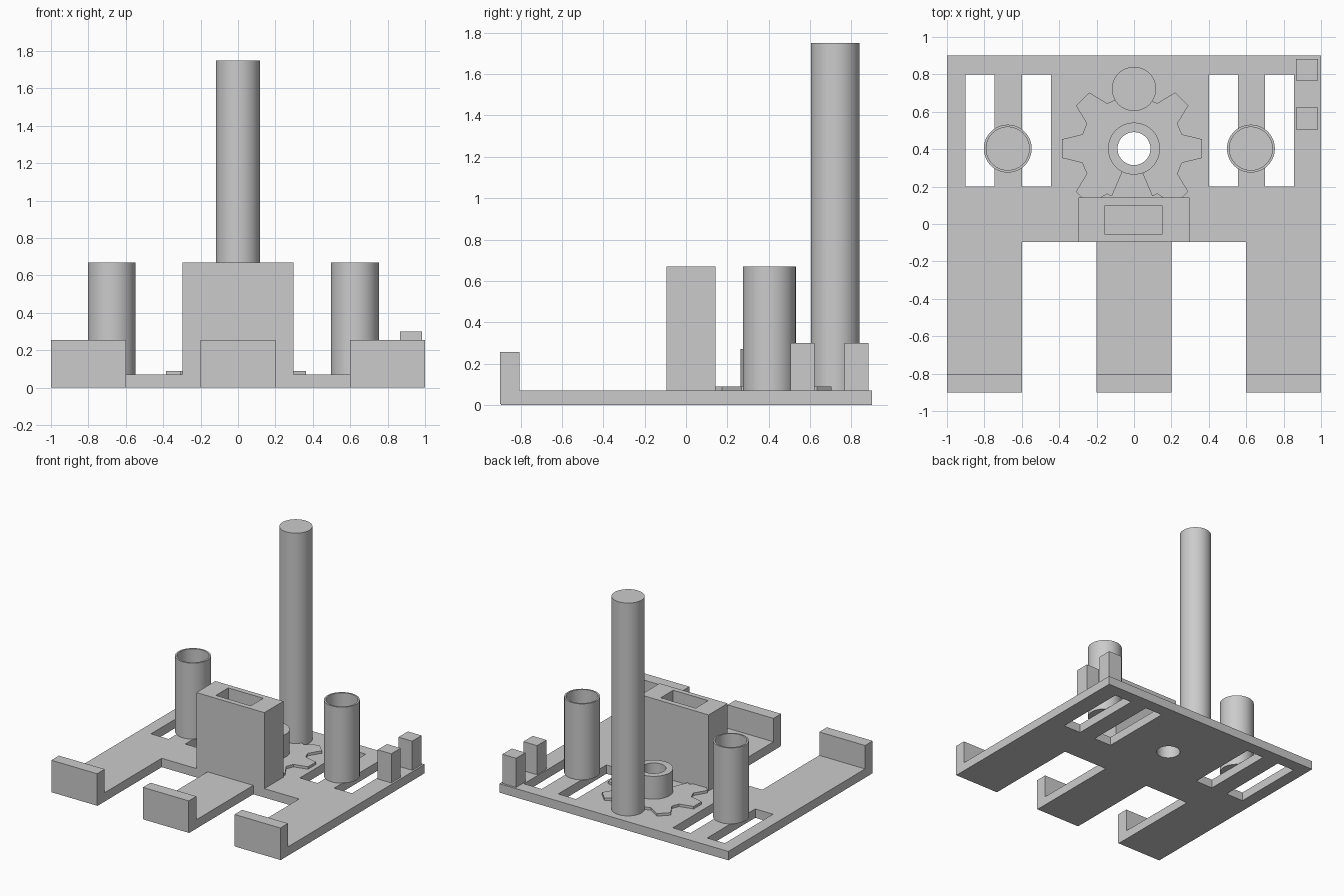
import bpy, bmesh, math
from math import cos, sin, radians

cube = bpy.data.objects.get("Cube")
if cube:
    bpy.data.objects.remove(cube, do_unlink=True)

grey = bpy.data.materials.new("plain_grey")
grey.use_nodes = True
grey.diffuse_color = (0.6, 0.6, 0.6, 1)
grey.node_tree.nodes["Principled BSDF"].inputs["Base Color"].default_value = (0.6, 0.6, 0.6, 1)

T = 0.07              # base plate thickness
GEAR = (-0.01, 0.403)
HUB = (0, 0.403)


def prism(name, outline, z0, z1):
    """Extrude a flat counter-clockwise outline from z0 to z1."""
    bm = bmesh.new()
    face = bm.faces.new([bm.verts.new((x, y, z0)) for x, y in outline])
    new = bmesh.ops.extrude_face_region(bm, geom=[face])["geom"]
    top = [v for v in new if isinstance(v, bmesh.types.BMVert)]
    bmesh.ops.translate(bm, vec=(0, 0, z1 - z0), verts=top)
    bmesh.ops.recalc_face_normals(bm, faces=bm.faces)
    mesh = bpy.data.meshes.new(name)
    bm.to_mesh(mesh)
    bm.free()
    mesh.materials.append(grey)
    obj = bpy.data.objects.new(name, mesh)
    bpy.context.collection.objects.link(obj)
    return obj


def box(name, x0, x1, y0, y1, z0, z1):
    return prism(name, [(x0, y0), (x1, y0), (x1, y1), (x0, y1)], z0, z1)


def cylinder(name, centre, r, z0, z1, n=64):
    ring = [(centre[0] + r * cos(math.tau * i / n), centre[1] + r * sin(math.tau * i / n))
            for i in range(n)]
    return prism(name, ring, z0, z1)


def cut(obj, cutters):
    for c in cutters:
        mod = obj.modifiers.new("cut", "BOOLEAN")
        mod.operation, mod.solver, mod.object = "DIFFERENCE", "EXACT", c
        bpy.context.view_layer.objects.active = obj
        bpy.ops.object.modifier_apply(modifier=mod.name)
        bpy.data.objects.remove(c, do_unlink=True)
    return obj


def smooth(obj):
    bpy.ops.object.select_all(action="DESELECT")
    obj.select_set(True)
    bpy.context.view_layer.objects.active = obj
    bpy.ops.object.shade_smooth_by_angle(angle=radians(30))


# Base plate with three arms, four slots and a shaft hole
front, inner = -0.895, -0.095
plate = prism("base_plate", [
    (-1, front), (-0.6, front), (-0.6, inner), (-0.2, inner), (-0.2, front), (0.2, front),
    (0.2, inner), (0.6, inner), (0.6, front), (1, front), (1, 0.9), (-1, 0.9)], 0, T)
slots = [box("slot_cutter", x, x + 0.155, 0.2, 0.8, -1, 1) for x in (-0.9, -0.6, 0.4, 0.7)]
cut(plate, slots + [cylinder("shaft_cutter", HUB, 0.088, -1, 1)])
smooth(plate)

# Upright lip at the front of each arm
for side, x in (("right", -1), ("middle", -0.2), ("left", 0.6)):
    box(side + "_arm_lip", x, x + 0.4, -0.9, -0.805, 0.005, 0.255)

# Central housing with an open pocket
housing = box("housing", -0.297, 0.297, -0.095, 0.142, T, 0.67)
cut(housing, [box("pocket_cutter", -0.155, 0.15, -0.055, 0.1, 0.1, 1)])

# Hollow cups standing over the slots
for side, x in (("right", -0.675), ("left", 0.625)):
    cup = cylinder(side + "_cup", (x, 0.403), 0.128, T, 0.67)
    smooth(cut(cup, [cylinder("cup_cutter", (x, 0.403), 0.115, T + 0.02, 1)]))

# Tall pillar at the back
smooth(cylinder("pillar", (0, 0.722), 0.118, T, 1.75))

# Two small posts at the rear left corner
for name, y in (("rear_post", 0.766), ("front_post", 0.505)):
    box(name, 0.865, 0.985, y, y + 0.117, T, 0.3)

# Flat gear: seven of eight teeth, with an open sector at the front
outline = [GEAR]
polar = [(-67, 0.277)]
for k in range(7):
    mid = -45 + 45 * k
    polar += [(mid + a, r) for a, r in
              ((-16, 0.277), (-7.6, 0.378), (7.6, 0.378), (16, 0.277))]
polar.append((247, 0.277))
outline += [(GEAR[0] + r * cos(radians(a)), GEAR[1] + r * sin(radians(a))) for a, r in polar]
gear = prism("gear", outline, T, 0.09)
cut(gear, [cylinder("gear_cutter", HUB, 0.12, -1, 1)])

# Gear hub ring
hub = cylinder("gear_hub", HUB, 0.139, T, 0.27)
smooth(cut(hub, [cylinder("hub_cutter", HUB, 0.088, -1, 1)]))
